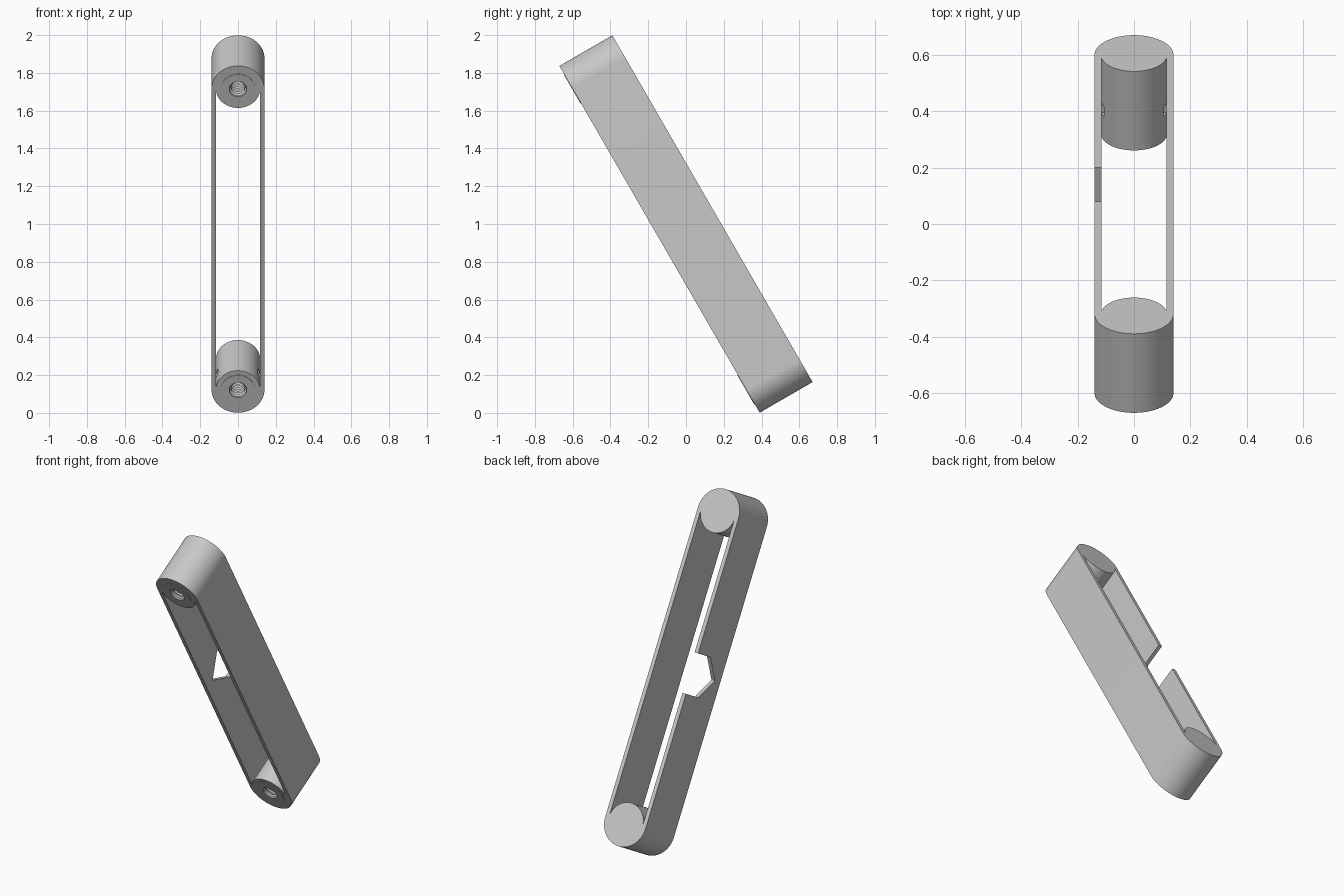
import bpy, bmesh
from math import pi, sin, cos, radians
from mathutils import Matrix

if "Cube" in bpy.data.objects:
    bpy.data.objects.remove(bpy.data.objects["Cube"])

HALF = 0.162      # half depth of the frame
REACH = 0.92      # end centre from the middle
OUTER, INNER = 0.14, 0.116
TILT = Matrix.Translation((0, 0, 1)) @ Matrix.Rotation(radians(30), 4, 'X')

grey = bpy.data.materials.new("plain_grey")
grey.use_nodes = True
colour = (0.58, 0.58, 0.58, 1)
grey.diffuse_color = colour
grey.node_tree.nodes["Principled BSDF"].inputs["Base Color"].default_value = colour


def make(name, bm):
    bmesh.ops.recalc_face_normals(bm, faces=bm.faces)
    mesh = bpy.data.meshes.new(name)
    bm.to_mesh(mesh)
    bm.free()
    mesh.materials.append(grey)
    obj = bpy.data.objects.new(name, mesh)
    bpy.context.collection.objects.link(obj)
    return obj


def activate(obj):
    bpy.ops.object.select_all(action='DESELECT')
    obj.select_set(True)
    bpy.context.view_layer.objects.active = obj


def cut(obj, cutter):
    cutter.hide_render = True
    mod = obj.modifiers.new("cut", 'BOOLEAN')
    mod.operation = 'DIFFERENCE'
    mod.solver = 'EXACT'
    mod.object = cutter
    activate(obj)
    bpy.ops.object.modifier_apply(modifier=mod.name)
    bpy.data.objects.remove(cutter)


def finish(obj):
    activate(obj)
    bpy.ops.object.shade_smooth_by_angle(angle=radians(30))
    obj.matrix_world = TILT


def extrude_y(bm, faces, depth):
    new = bmesh.ops.extrude_face_region(bm, geom=faces)["geom"]
    verts = [v for v in new if isinstance(v, bmesh.types.BMVert)]
    bmesh.ops.translate(bm, verts=verts, vec=(0, depth, 0))


def stadium(bm, r, steps=48):
    pts = []
    for start, z in ((0, REACH), (pi, -REACH)):
        for i in range(steps + 1):
            a = start + pi * i / steps
            pts.append(bm.verts.new((r * cos(a), -HALF, z + r * sin(a))))
    return pts


# Long hollow frame with rounded ends
bm = bmesh.new()
out, inn = stadium(bm, OUTER), stadium(bm, INNER)
n = len(out)
ring = [bm.faces.new((out[i], out[(i + 1) % n], inn[(i + 1) % n], inn[i])) for i in range(n)]
extrude_y(bm, ring, 2 * HALF)
frame = make("frame", bm)

# Pointed notch in the back edge of the right wall
bm = bmesh.new()
notch = [(0.3, -0.12), (0.02, -0.12), (-0.1, 0), (0.02, 0.12), (0.3, 0.12)]
face = bm.faces.new([bm.verts.new((-0.2, y, z)) for y, z in notch])
new = bmesh.ops.extrude_face_region(bm, geom=[face])["geom"]
bmesh.ops.translate(bm, verts=[v for v in new if isinstance(v, bmesh.types.BMVert)], vec=(0.15, 0, 0))
cut(frame, make("notch_cutter", bm))
finish(frame)


# End boss with a blind threaded hole in the front
def boss(name, side):
    front = -HALF
    profile = [(0, HALF), (INNER + 0.001, HALF), (INNER + 0.001, front),
               (0.09, front), (0.09, front - 0.003), (0.046, front - 0.003)]
    for i in range(10):
        y = front + 0.006 + i * 0.018
        profile += [(0.046, y), (0.036, y + 0.009)]
    profile += [(0.036, 0.03), (0, 0.03)]
    bm = bmesh.new()
    verts = [bm.verts.new((r, y, 0)) for r, y in profile]
    edges = [bm.edges.new(pair) for pair in zip(verts, verts[1:])]
    bmesh.ops.spin(bm, geom=verts + edges, cent=(0, 0, 0), axis=(0, 1, 0),
                   angle=2 * pi, steps=96, use_duplicate=False)
    bmesh.ops.remove_doubles(bm, verts=bm.verts, dist=0.0002)
    bmesh.ops.translate(bm, verts=bm.verts, vec=(0, 0, side * REACH))
    obj = make(name, bm)
    # Small side slots facing the middle of the frame
    bm = bmesh.new()
    for x in (-0.12, 0.12):
        place = Matrix.Translation((x, -0.044, side * (REACH - 0.034)))
        bmesh.ops.create_cube(bm, size=1, matrix=place @ Matrix.Diagonal((0.03, 0.04, 0.03, 1)))
    cut(obj, make("slot_cutter", bm))
    finish(obj)


boss("upper_boss", 1)
boss("lower_boss", -1)
